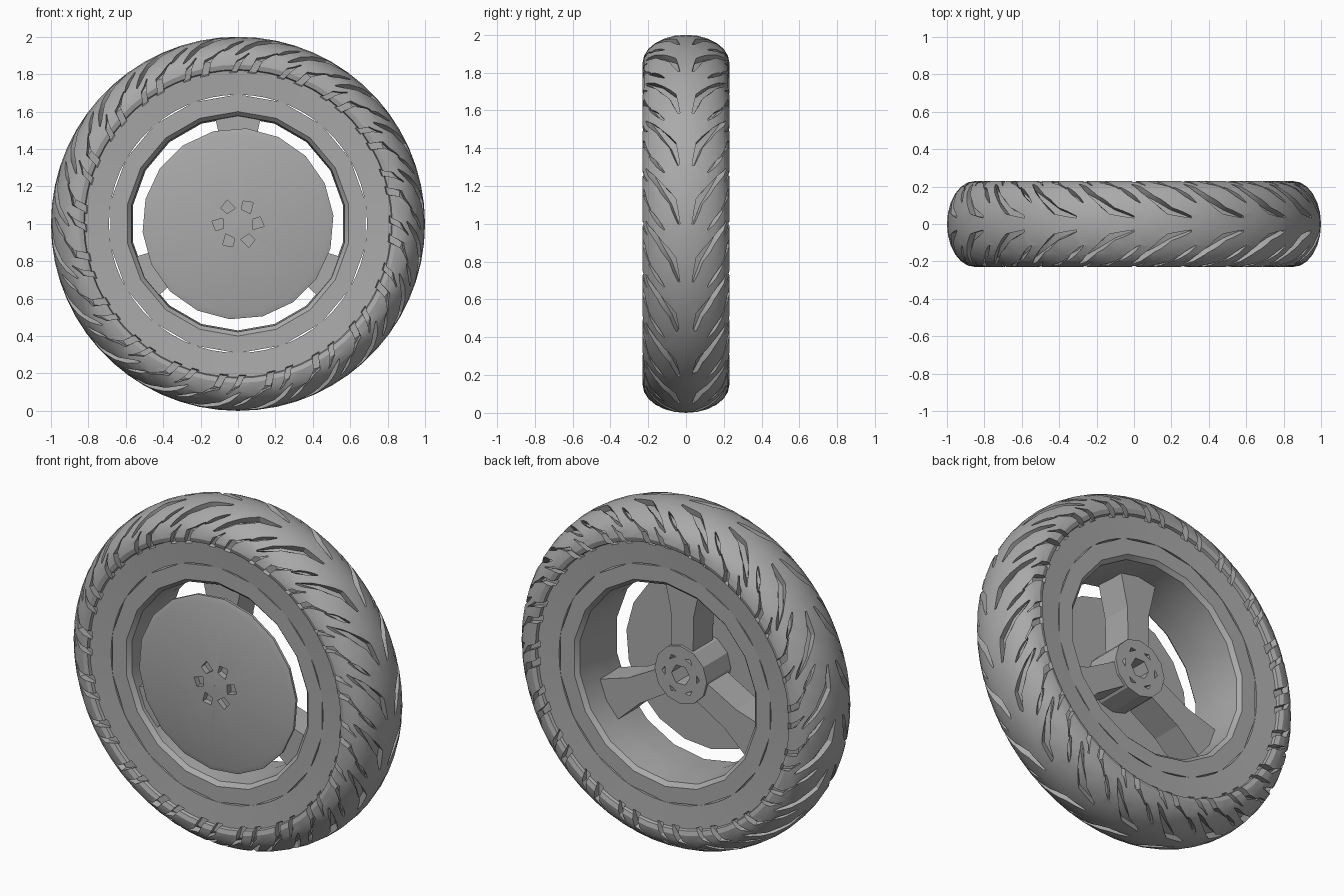
import bpy, bmesh
from math import sin, cos, pi, radians

if "Cube" in bpy.data.objects:
    bpy.data.objects.remove(bpy.data.objects["Cube"])

grey = bpy.data.materials.new("plain grey")
grey.use_nodes = True
COLOUR = (0.4, 0.4, 0.4, 1)
grey.diffuse_color = COLOUR
grey.node_tree.nodes["Principled BSDF"].inputs["Base Color"].default_value = COLOUR


def polar(r, angle, y):
    return (r * cos(angle), y, 1 + r * sin(angle))


def finish(bm, name):
    bmesh.ops.recalc_face_normals(bm, faces=bm.faces)
    mesh = bpy.data.meshes.new(name)
    bm.to_mesh(mesh)
    bm.free()
    mesh.materials.append(grey)
    obj = bpy.data.objects.new(name, mesh)
    bpy.context.collection.objects.link(obj)
    return obj


def bridge(bm, rings, closed):
    """Join equal rings of points with quads, capping the ends if open."""
    rings = [[bm.verts.new(p) for p in ring] for ring in rings]
    n = len(rings[0])
    last = len(rings) if closed else len(rings) - 1
    for i in range(last):
        a, b = rings[i], rings[(i + 1) % len(rings)]
        for k in range(n):
            m = (k + 1) % n
            bm.faces.new((a[k], a[m], b[m], b[k]))
    if not closed:
        bm.faces.new(rings[0])
        bm.faces.new(rings[-1])


def revolve(name, profile, segments, offset=0):
    """Spin a closed (y, radius) profile about the axle."""
    bm = bmesh.new()
    step = 2 * pi / segments
    bridge(bm, [[polar(r, i * step + offset, y) for y, r in profile]
                for i in range(segments)], True)
    return finish(bm, name)


def disc_solid(bm, outline, y0, y1):
    """Extrude an (angle, radius) outline between two depths."""
    bridge(bm, [[polar(r, a, y) for a, r in outline] for y in (y0, y1)], False)


def ngon(n, radius, offset=0):
    return [(2 * pi * i / n + offset, radius) for i in range(n)]


def select_only(obj):
    bpy.ops.object.select_all(action='DESELECT')
    obj.select_set(True)
    bpy.context.view_layer.objects.active = obj


def cut(obj, cutter):
    mod = obj.modifiers.new("cut", 'BOOLEAN')
    mod.operation = 'DIFFERENCE'
    mod.solver = 'EXACT'
    mod.object = cutter
    select_only(obj)
    bpy.ops.object.modifier_apply(modifier=mod.name)
    bpy.data.objects.remove(cutter)


def smooth(obj, angle):
    select_only(obj)
    bpy.ops.object.shade_smooth_by_angle(angle=radians(angle))


# Tyre: rounded crown, stepped shoulder, flat sidewalls
WIDTH, SHOULDER, CROWN = 0.23, 0.85, 0.15
PITCHES = 20
crown = [(WIDTH * sin(radians(d)), SHOULDER + CROWN * cos(radians(d)))
         for d in range(-90, 91, 15)]
wall = [(0.222, 0.825), (0.205, 0.82), (0.195, 0.69), (0.12, 0.69)]
tyre = revolve("tyre", crown + wall + [(-y, r) for y, r in reversed(wall)], 60)

# Tread grooves: two edges of (pitch fraction, distance from centre to shoulder)
GROOVES = [
    ([(0, .09), (.42, .15), (.75, .42), (1.05, .75)],
     [(0, .12), (.34, .25), (.66, .47), (1.04, .77)]),
    ([(.9, .33), (1.1, .46), (1.27, .65)],
     [(.89, .34), (1.04, .5), (1.26, .66)]),
    ([(.25, .62), (.52, .86), (.62, 1.2)],
     [(.27, .61), (.64, .82), (.8, 1.2)]),
    ([(.78, .72), (.92, .92), (1.02, 1.2)],
     [(.8, .71), (1.02, .9), (1.18, 1.2)]),
]


def tread_point(u, v, lift, side):
    phi = v * pi / 2
    y = (WIDTH + lift) * sin(phi)
    return polar(SHOULDER + (CROWN + lift) * cos(phi), u * 2 * pi / PITCHES, side * y)


bm = bmesh.new()
for pitch in range(PITCHES):
    for side in (-1, 1):
        for left, right in GROOVES:
            rings = [[tread_point(u + pitch, v, lift, side)
                      for (u, v), lift in ((a, .03), (a, -.035), (b, -.035), (b, .03))]
                     for a, b in zip(left, right)]
            bridge(bm, rings, False)
cut(tyre, finish(bm, "groove_cutter"))
smooth(tyre, 28)

# Rim: faceted so that slim gaps show beside the round bead
half = [(0.12, 0.692), (0.193, 0.692), (0.193, 0.6), (0.17, 0.578), (0.05, 0.57)]
rim = revolve("rim", half + [(-y, r) for y, r in reversed(half)], 18, radians(10))
smooth(rim, 25)

# Front disc with six bolt holes
disc = revolve("front_disc", [(-.175, .001), (-.215, .001), (-.2, .48),
                              (-.19, .512), (-.175, .512)], 18, radians(5))
bm = bmesh.new()
for i in range(6):
    a = i * pi / 3
    disc_solid(bm, [(a - .36, .085), (a + .3, .08), (a + .3, .125), (a - .1, .14)],
               -.3, -.1)
cut(disc, finish(bm, "bolt_cutter"))
smooth(disc, 20)

# Hub with a six-sided axle bore and small slots on its rear face
bm = bmesh.new()
disc_solid(bm, ngon(12, .17), -.178, .05)
hub = finish(bm, "hub")
bm = bmesh.new()
disc_solid(bm, ngon(6, .06), -.1, .1)
for i in range(6):
    a = i * pi / 3
    disc_solid(bm, [(a - .25, .105), (a + .25, .105), (a, .122)], .02, .1)
cut(hub, finish(bm, "bore_cutter"))

# Three spokes flaring towards the rim
SPOKE = [(.14, .07), (.36, .075), (.58, .125)]
for name, degrees in (("top", 90), ("right", 210), ("left", 330)):
    a = radians(degrees)
    outline = [(r, w) for r, w in SPOKE] + [(r, -w) for r, w in reversed(SPOKE)]
    bm = bmesh.new()
    bridge(bm, [[(r * cos(a) - w * sin(a), y, 1 + r * sin(a) + w * cos(a))
                 for r, w in outline] for y in (-.15, .035)], False)
    finish(bm, name + "_spoke")
